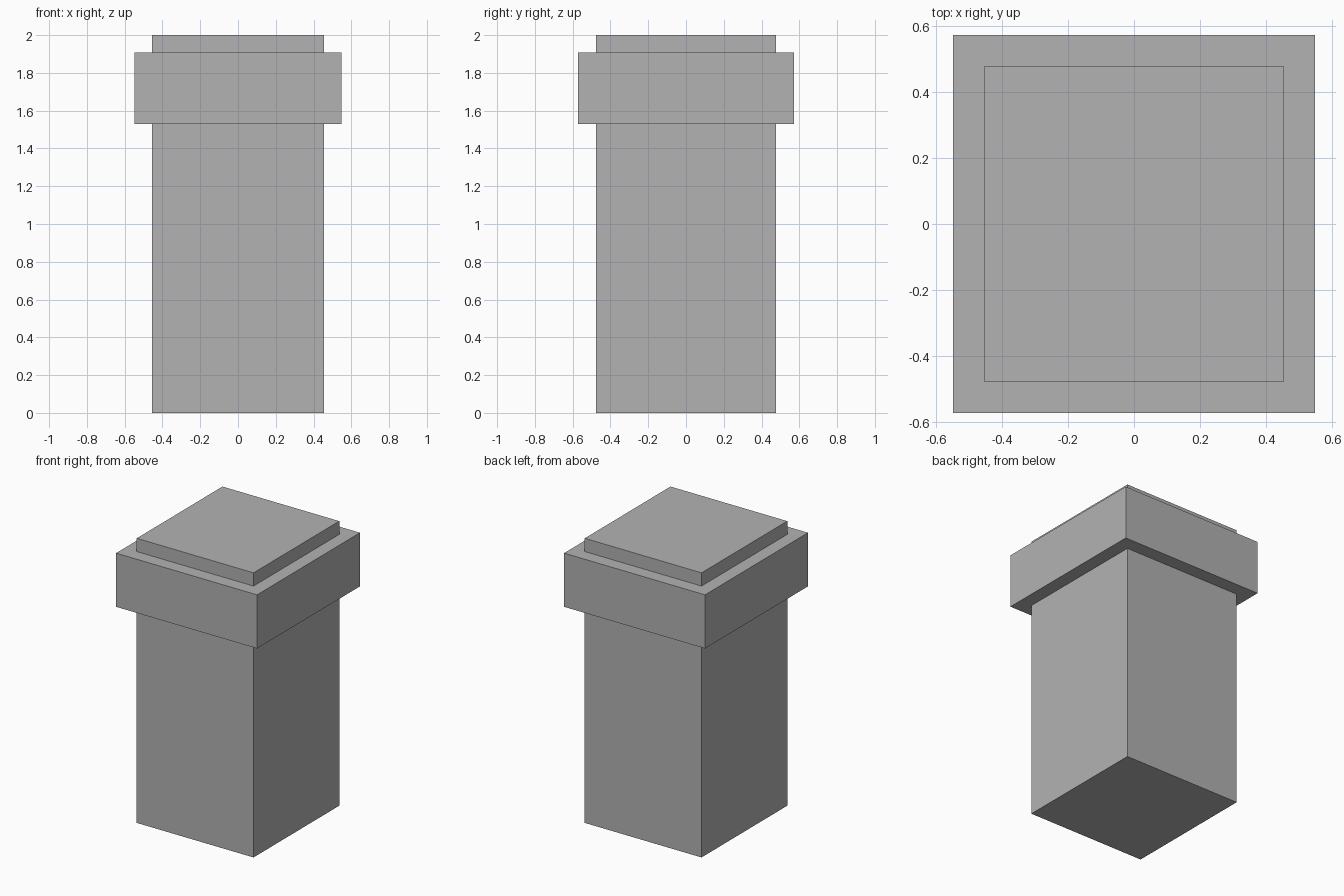
import bpy

if "Cube" in bpy.data.objects:
    bpy.data.objects.remove(bpy.data.objects["Cube"], do_unlink=True)

# One plain grey for the whole pillar
grey = bpy.data.materials.new("stone_grey")
grey.use_nodes = True
colour = (0.448, 0.448, 0.448, 1.0)
grey.diffuse_color = colour
grey.node_tree.nodes["Principled BSDF"].inputs["Base Color"].default_value = colour


def box(name, width, depth, bottom, top):
    """Centred flat-shaded block between two heights."""
    bpy.ops.mesh.primitive_cube_add(size=1, location=(0, 0, (bottom + top) / 2))
    block = bpy.context.object
    block.name = name
    block.scale = (width, depth, top - bottom)
    bpy.ops.object.transform_apply(location=True, rotation=False, scale=True)
    block.data.materials.append(grey)
    return block


# Shaft runs full height and rises through the collar to form the top step
box("pillar_shaft", 0.908, 0.952, 0.0, 2.0)

# Wide band around the upper end
box("pillar_collar", 1.096, 1.143, 1.53, 1.907)
